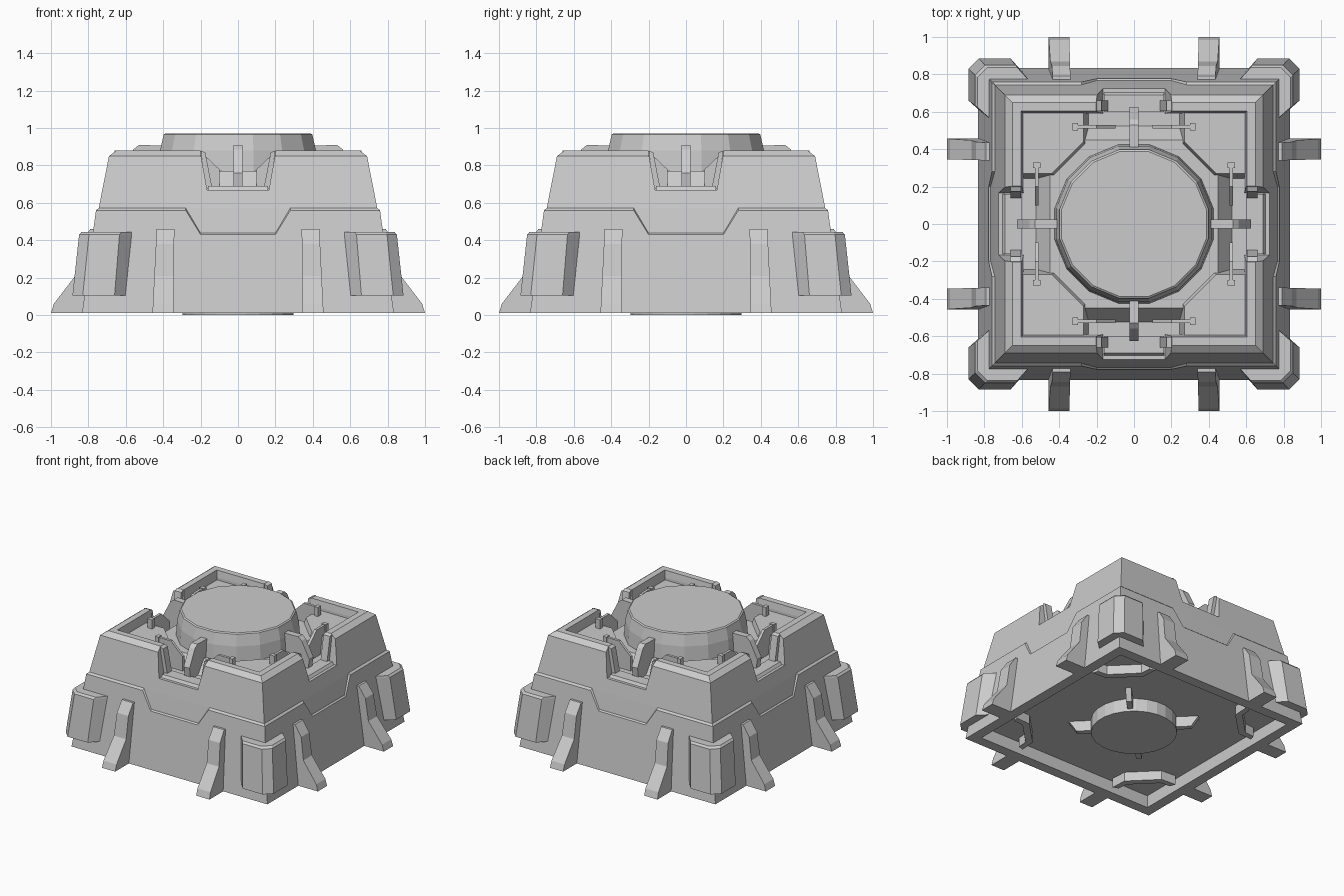
import bpy, bmesh, math
from mathutils import Matrix, Vector

cube = bpy.data.objects.get("Cube")
if cube:
    bpy.data.objects.remove(cube, do_unlink=True)

grey = bpy.data.materials.new("light_grey")
grey.use_nodes = True
grey.diffuse_color = (0.6, 0.6, 0.6, 1)
bsdf = next(n for n in grey.node_tree.nodes if n.type == 'BSDF_PRINCIPLED')
bsdf.inputs["Base Color"].default_value = (0.6, 0.6, 0.6, 1)


def build(name, rings, turns=1, mirror=False, start=0):
    """Skin a list of rings into a closed solid, repeated around z."""
    bm = bmesh.new()
    for side in ((1, -1) if mirror else (1,)):
        for k in range(turns):
            rot = Matrix.Rotation(math.radians(start + 90 * k), 3, 'Z')
            loops = [[bm.verts.new(rot @ Vector((side * x, y, z))) for x, y, z in ring]
                     for ring in rings]
            n = len(loops[0])
            for a, b in zip(loops, loops[1:]):
                for i in range(n):
                    j = (i + 1) % n
                    bm.faces.new((a[i], a[j], b[j], b[i]))
            bm.faces.new(loops[0][::-1])
            bm.faces.new(loops[-1])
    bmesh.ops.recalc_face_normals(bm, faces=bm.faces)
    mesh = bpy.data.meshes.new(name)
    bm.to_mesh(mesh)
    bm.free()
    mesh.materials.append(grey)
    ob = bpy.data.objects.new(name, mesh)
    bpy.context.collection.objects.link(ob)
    return ob


def square(h, z):
    return [(-h, -h, z), (h, -h, z), (h, h, z), (-h, h, z)]


def disc(r, z, n=16):
    return [(r * math.cos(math.tau * (i + 0.5) / n), r * math.sin(math.tau * (i + 0.5) / n), z)
            for i in range(n)]


def slab_x(profile, x0, x1):
    """Extrude a (distance outwards, z) profile across x on the front side."""
    return [[(x, -d, z) for d, z in profile] for x in (x0, x1)]


def slab_y(profile, y0, y1):
    """Extrude an (x, z) profile along y."""
    return [[(x, y, z) for x, z in profile] for y in (y0, y1)]


def plan(points, z, scale=1.0):
    return [(x * scale, y * scale, z) for x, y in points]


def cut(target, cutter):
    mod = target.modifiers.new("cut", 'BOOLEAN')
    mod.operation = 'DIFFERENCE'
    mod.solver = 'EXACT'
    mod.object = cutter
    cutter.hide_render = True
    bpy.context.view_layer.objects.active = target
    bpy.ops.object.modifier_apply(modifier=mod.name)
    bpy.data.objects.remove(cutter, do_unlink=True)


# Main hull: tapered block, hollowed above and below, notched on each side
body = build("hull", [square(h, z) for h, z in
                      ((0.82, 0.01), (0.765, 0.45), (0.745, 0.57), (0.69, 0.85), (0.65, 0.88))])
cut(body, build("pocket_cutter", [square(0.59, 0.67), square(0.595, 0.83), square(0.615, 0.95)]))
cut(body, build("recess_cutter", [square(0.76, -0.1), square(0.75, 0.1)]))
notch = [(-0.165, 0.67), (0.165, 0.67), (0.215, 0.95), (-0.215, 0.95)]
cut(body, build("notch_cutter", slab_y(notch, -0.8, -0.55), 4))


# Raised lower skirt on each wall, dipping in the middle
def skirt_ring(depth, lift):
    pts = []
    for x, z in ((None, 0.01), (None, 0.56), (0.28, 0.56), (0.2, 0.43)):
        d = 0.835 - 0.135 * z - depth
        pts.append((d if x is None else x, -d, z + (lift if z > 0.1 else 0)))
    return pts + [(-x, y, z) for x, y, z in reversed(pts)]


build("wall_skirt", [skirt_ring(0, 0), skirt_ring(0.035, 0.03)], 4)

# Notch trim: chamfered jambs and sill inside the opening
jamb = [(0.17, 0.67), (0.2, 0.88), (0.175, 0.87), (0.14, 0.69)]
build("notch_jamb", slab_y(jamb, -0.66, -0.605), 4, True)
build("notch_sill", slab_x([(0.71, 0.66), (0.69, 0.69), (0.6, 0.69), (0.6, 0.66)], -0.16, 0.16), 4)

# Buttresses: two per side, slightly narrower at the top
foot = [(0.78, 0.01), (1.0, 0.01), (0.985, 0.06), (0.87, 0.21), (0.845, 0.38), (0.79, 0.46), (0.7, 0.46)]
build("buttress", [[(0.458 - 0.05 * z, -d, z) for d, z in foot],
                   [(0.345 - 0.01 * z, -d, z) for d, z in foot]], 4, True)

# Corner armour blocks
corner = [(0.885, 0.83), (0.885, 0.66), (0.79, 0.575), (0.6, 0.575),
          (0.575, 0.6), (0.575, 0.79), (0.66, 0.885), (0.83, 0.885)]
build("corner_block", [plan(corner, 0.105), plan(corner, 0.43, 0.96), plan(corner, 0.445, 0.945)], 4)

# Corner platforms inside the rim
deck = [(0.605, 0.605), (0.27, 0.605), (0.27, 0.44), (0.44, 0.27), (0.605, 0.27)]
base = [(0.605, 0.605), (0.24, 0.605), (0.24, 0.4), (0.4, 0.24), (0.605, 0.24)]
build("corner_platform", [plan(base, 0.66), plan(deck, 0.81)], 4)

# Central drum on its stepped collar
build("drum_collar", [square(0.53, 0.66), square(0.45, 0.77)])
build("drum", [disc(0.44, 0.66), disc(0.425, 0.88), disc(0.405, 0.965), disc(0.395, 0.972)])

# Upright fins between drum and notches
fin = [(0.38, 0.66), (0.38, 0.905), (0.53, 0.91), (0.56, 0.885), (0.625, 0.76), (0.61, 0.66)]
build("drum_fin", slab_x(fin, -0.025, 0.025), 4)

# Thin gussets with thicker ends, either side of every fin
gusset = [(0.1, 0.66), (0.1, 0.78), (0.2, 0.875), (0.33, 0.875), (0.33, 0.66)]
build("gusset", slab_y(gusset, -0.53, -0.51), 4, True)
post = [(0.3, 0.66), (0.33, 0.66), (0.33, 0.88), (0.3, 0.88)]
build("gusset_post", slab_y(post, -0.54, -0.5), 4, True)

# Underside: hub, diagonal hub fins and corner brackets
build("under_hub", [disc(0.3, 0.0, 24), disc(0.3, 0.11, 24)])
under_fin = [(0.28, 0.11), (0.28, 0.02), (0.4, 0.02), (0.46, 0.11)]
build("under_fin", slab_x(under_fin, -0.02, 0.02), 4, False, 45)
bracket = [(-0.13, -0.72), (0.13, -0.72), (0.22, -0.8), (0.18, -0.82), (0.12, -0.77),
           (-0.12, -0.77), (-0.18, -0.82), (-0.22, -0.8)]
build("under_bracket", [plan(bracket, 0.03), plan(bracket, 0.11)], 4, False, 45)
